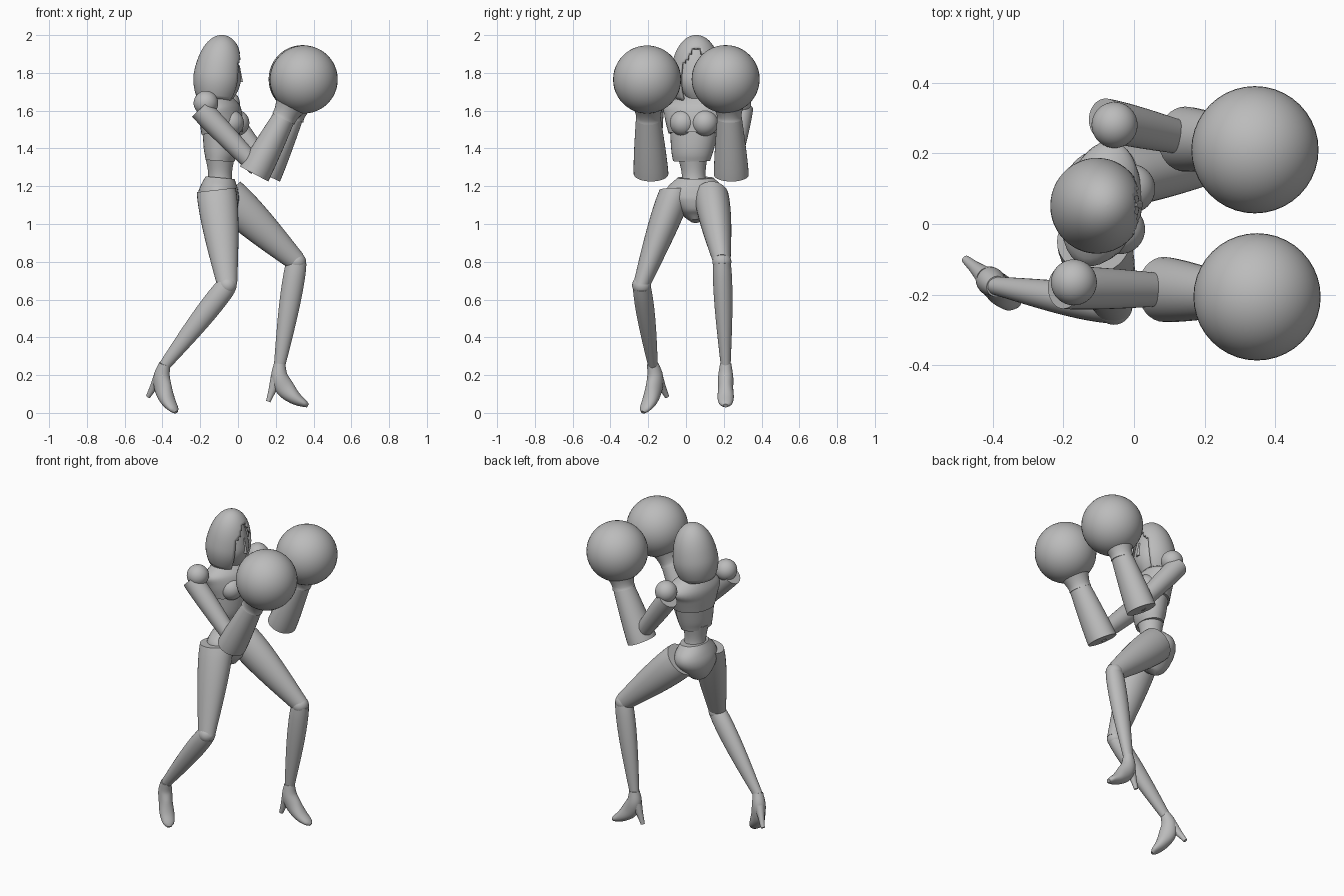
import bpy, bmesh, math
from mathutils import Vector

cube = bpy.data.objects.get("Cube")
if cube:
    bpy.data.objects.remove(cube, do_unlink=True)

COLOUR = (0.5, 0.5, 0.5, 1)
grey = bpy.data.materials.new("plain grey")
grey.use_nodes = True
grey.diffuse_color = COLOUR
grey.node_tree.nodes["Principled BSDF"].inputs["Base Color"].default_value = COLOUR

FORWARD, SIDE, UP = Vector((1, 0, 0)), Vector((0, 1, 0)), Vector((0, 0, 1))
TORSO_SIDE = Vector((0.25, 1, 0)).normalized()


def finish(name, bm):
    """Turn a bmesh into a smooth-shaded grey object with sharp rims."""
    bmesh.ops.recalc_face_normals(bm, faces=bm.faces)
    mesh = bpy.data.meshes.new(name)
    bm.to_mesh(mesh)
    bm.free()
    mesh.materials.append(grey)
    obj = bpy.data.objects.new(name, mesh)
    bpy.context.collection.objects.link(obj)
    bpy.ops.object.select_all(action='DESELECT')
    obj.select_set(True)
    bpy.context.view_layer.objects.active = obj
    bpy.ops.object.shade_smooth_by_angle(angle=math.radians(38))
    return obj


def spline(keys, steps=5):
    """Smooth a few key rings (x, y, z, half width, half depth)."""
    keys = [Vector(key) for key in keys]
    keys = [keys[0] * 2 - keys[1]] + keys + [keys[-1] * 2 - keys[-2]]
    rings = []
    for before, start, end, after in zip(keys, keys[1:], keys[2:], keys[3:]):
        leave, arrive = (end - before) / 2, (after - start) / 2
        for i in range(steps):
            t = i / steps
            ease = t * t * (3 - 2 * t)
            rings.append(start.lerp(end, ease) + leave * t * (1 - t) ** 2
                         - arrive * t * t * (1 - t))
    return rings + [keys[-2]]


def loft(name, rings, side=SIDE, sides=32, gap=None):
    """Skin oval rings; faces inside the gap rule are left open."""
    centres = [Vector(ring[:3]) for ring in rings]
    last = len(rings) - 1
    bm = bmesh.new()
    loops = []
    for i, (centre, ring) in enumerate(zip(centres, rings)):
        along = centres[min(i + 1, last)] - centres[max(i - 1, 0)]
        front = side.cross(along).normalized()
        loops.append([bm.verts.new(centre + front * ring[4] * math.cos(a) + side * ring[3] * math.sin(a))
                      for a in (math.tau * k / sides for k in range(sides))])
    for low, high in zip(loops, loops[1:]):
        for k in range(sides):
            turn = math.acos(math.cos(math.tau * (k + 0.5) / sides))
            if gap and gap(turn, low[k].co.z):
                continue
            j = (k + 1) % sides
            bm.faces.new((low[k], low[j], high[j], high[k]))
    if not gap:
        bm.faces.new(loops[0])
    bm.faces.new(loops[-1])
    return finish(name, bm)


def limb(name, start, end, thick, thin, swell=0.0, depth=1.0, steps=14):
    """Tapered segment whose muscle swells nearer its start."""
    rings = []
    for i in range(steps + 1):
        t = i / steps
        radius = thick + (thin - thick) * t + swell * math.sin(math.pi * t ** 0.7)
        rings.append((*start.lerp(end, t), radius, radius * depth))
    return loft(name, rings)


def ball(name, centre, radius, scale=(1, 1, 1)):
    bm = bmesh.new()
    bmesh.ops.create_uvsphere(bm, u_segments=40, v_segments=24, radius=radius)
    bmesh.ops.scale(bm, vec=scale, verts=bm.verts)
    bmesh.ops.translate(bm, vec=centre, verts=bm.verts)
    return finish(name, bm)


def dome(name, bottom, top, radius, depth, pinch, **options):
    """Egg-shaped loft, full at the middle and pinched at its base."""
    rings = []
    for i in range(25):
        t = math.sin(math.pi / 2 * i / 24.1)
        radius_here = radius * math.sqrt(1 - t ** 3) * (1 - pinch * max(0, 1 - 2.5 * t) ** 2)
        rings.append((*bottom.lerp(top, t), radius_here, radius_here * depth))
    return loft(name, rings, **options)


def shoe(side_name, ankle, heading, pitch):
    """High-heeled shoe hung from the ankle, tipped down by the pitch."""
    across = UP.cross(heading)
    ahead = heading * math.cos(pitch) - UP * math.sin(pitch)
    up = UP * math.cos(pitch) + heading * math.sin(pitch)

    def place(keys):
        return spline([(*(ankle + ahead * f - up * drop), wide, deep) for f, drop, wide, deep in keys])

    loft(side_name + "_shoe", place([
        (0, -0.01, 0.03, 0.03), (0, 0.06, 0.04, 0.045), (0.03, 0.12, 0.04, 0.05),
        (0.08, 0.17, 0.043, 0.036), (0.13, 0.2, 0.033, 0.02), (0.15, 0.212, 0.013, 0.01)]), across)
    loft(side_name + "_heel", place([
        (-0.015, 0.07, 0.03, 0.034), (-0.04, 0.135, 0.018, 0.02), (-0.06, 0.19, 0.012, 0.012)]), across)


def face_gap(turn, z):
    return z < 1.93 and turn < 5 * min(0.12, 1.96 - z)


# Hood with an open front, the face inside it and the neck
hood = dome("hood", Vector((-0.12, 0.05, 1.66)), Vector((-0.075, 0.055, 2)), 0.139, 0.97, 0.25,
            sides=48, gap=face_gap)
shell = hood.modifiers.new("thickness", 'SOLIDIFY')
shell.thickness = 0.014
shell.offset = -1
dome("face", Vector((-0.06, 0.055, 1.66)), Vector((-0.08, 0.055, 1.96)), 0.1, 0.85, 0.6)
limb("nose", Vector((0.005, 0.055, 1.75)), Vector((0, 0.055, 1.84)), 0.014, 0.006, depth=1.5)
limb("neck", Vector((-0.11, 0.055, 1.63)), Vector((-0.09, 0.055, 1.76)), 0.055, 0.04, -0.005)

# Torso, turned a little away from the hips
loft("rib_cage", spline([
    (-0.095, 0.03, 1.335, 0.1, 0.075), (-0.09, 0.035, 1.4, 0.115, 0.09),
    (-0.09, 0.05, 1.56, 0.14, 0.1)]), TORSO_SIDE)
loft("chest", spline([
    (-0.085, 0.045, 1.48, 0.14, 0.107), (-0.09, 0.05, 1.56, 0.165, 0.11),
    (-0.1, 0.06, 1.62, 0.175, 0.1), (-0.11, 0.06, 1.685, 0.075, 0.06)]), TORSO_SIDE)
for name, y in (("left_bust", 0.1), ("right_bust", -0.015)):
    ball(name, (y / 4 - 0.035, y, 1.535), 0.07)
limb("waist", Vector((-0.095, 0.045, 1.19)), Vector((-0.095, 0.035, 1.36)), 0.085, 0.08, -0.02)
loft("pelvis", spline([
    (-0.09, 0.05, 1.015, 0.025, 0.04), (-0.1, 0.05, 1.06, 0.085, 0.09),
    (-0.105, 0.05, 1.13, 0.15, 0.11), (-0.1, 0.05, 1.19, 0.15, 0.1),
    (-0.095, 0.05, 1.245, 0.095, 0.077)]))

# Joint positions of the fighting stance
POSE = {
    "left": dict(
        hip=(-0.06, 0.135, 1.15), knee=(0.31, 0.19, 0.8), ankle=(0.22, 0.21, 0.25),
        shoulder=(-0.055, 0.28, 1.64), sleeve=(-0.08, 0.295, 1.605), elbow=(0.145, 0.24, 1.26),
        wrist=(0.29, 0.23, 1.575), glove=(0.342, 0.21, 1.767)),
    "right": dict(
        hip=(-0.115, -0.05, 1.18), knee=(-0.057, -0.235, 0.675), ankle=(-0.39, -0.175, 0.25),
        shoulder=(-0.17, -0.165, 1.64), sleeve=(-0.2, -0.18, 1.61), elbow=(0.085, -0.185, 1.265),
        wrist=(0.25, -0.2, 1.575), glove=(0.348, -0.206, 1.765)),
}
HEADING = {"left": (FORWARD, 0), "right": (Vector((0.75, -0.65, 0)).normalized(), 0.3)}

for side, pose in POSE.items():
    at = {joint: Vector(place) for joint, place in pose.items()}
    # Leg
    limb(side + "_thigh", at["hip"], at["knee"], 0.09, 0.046, 0.01, 1.15)
    ball(side + "_knee", at["knee"], 0.05)
    limb(side + "_shin", at["knee"], at["ankle"], 0.046, 0.026, 0.01, 1.15)
    shoe(side, at["ankle"], *HEADING[side])
    # Arm, cuff and boxing glove
    ball(side + "_shoulder", at["shoulder"], 0.065)
    limb(side + "_upper_arm", at["sleeve"], at["elbow"].lerp(at["wrist"], 0.1), 0.06, 0.045, 0.004)
    limb(side + "_forearm", at["elbow"], at["wrist"], 0.092, 0.064, 0.003, 0.92)
    limb(side + "_cuff", at["wrist"].lerp(at["elbow"], 0.06), at["wrist"].lerp(at["glove"], 0.5),
         0.067, 0.105, -0.01)
    ball(side + "_glove", at["glove"], 0.18)
